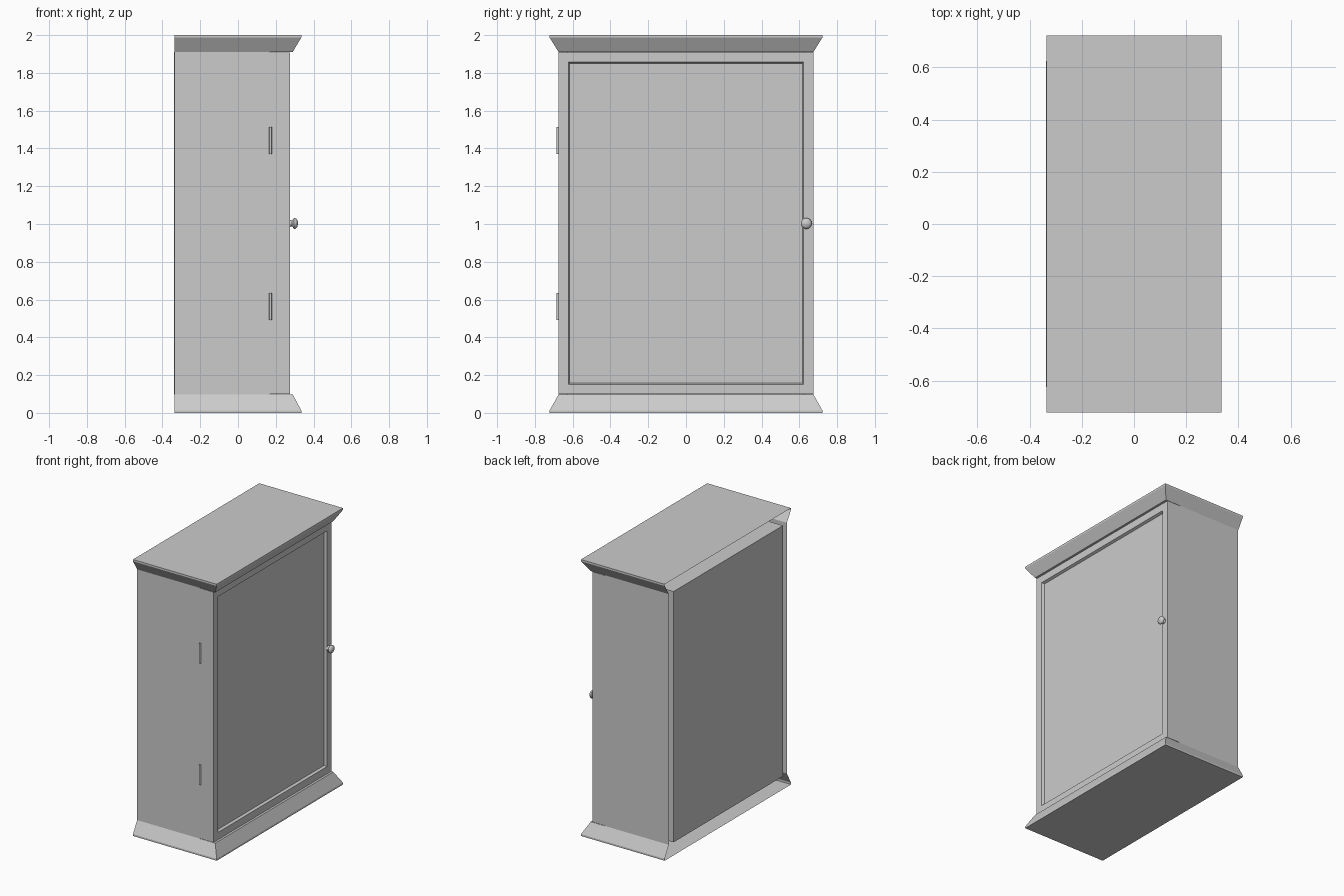
import bpy, bmesh, math
from mathutils import Matrix

if "Cube" in bpy.data.objects:
    bpy.data.objects.remove(bpy.data.objects["Cube"])

BACK, SEAM, DOOR_X = -0.335, 0.17, 0.276   # depth positions along x
Y, Y_IN = 0.675, 0.625                     # outer and inner half widths
Z0, Z1 = 0.097, 1.911                      # body bottom and top


def finish(name, bm, smooth=False):
    bmesh.ops.recalc_face_normals(bm, faces=bm.faces)
    mesh = bpy.data.meshes.new(name)
    bm.to_mesh(mesh)
    bm.free()
    ob = bpy.data.objects.new(name, mesh)
    bpy.context.collection.objects.link(ob)
    if smooth:
        bpy.context.view_layer.objects.active = ob
        ob.select_set(True)
        bpy.ops.object.shade_smooth_by_angle(angle=math.radians(40))
        ob.select_set(False)
    return ob


def box(x0, x1, y0, y1, z0, z1):
    bm = bmesh.new()
    bmesh.ops.create_cube(bm, size=1)
    bmesh.ops.scale(bm, vec=(x1 - x0, y1 - y0, z1 - z0), verts=bm.verts)
    bmesh.ops.translate(bm, vec=((x0 + x1) / 2, (y0 + y1) / 2, (z0 + z1) / 2), verts=bm.verts)
    return bm


def front_face(bm):
    return max(bm.faces, key=lambda f: f.calc_center_median().x)


# Crown and base: flared three-sided moulding, open at the back
def moulding(name, z_body, z_lip, z_end):
    bm = bmesh.new()
    rings = []
    for x, y, z in ((0.29, Y, z_body), (0.335, 0.722, z_lip), (0.335, 0.722, z_end)):
        rings.append([bm.verts.new(p) for p in
                      ((BACK, -y, z), (x, -y, z), (x, y, z), (BACK, y, z))])
    for a, b in zip(rings, rings[1:]):
        for i in range(3):
            bm.faces.new((a[i], a[i + 1], b[i + 1], b[i]))
    bm.faces.new(rings[-1])
    # ledge over the edge of the door
    ledge = [bm.verts.new((SEAM, s * Y, z_body)) for s in (1, -1)]
    bm.faces.new((rings[0][1], rings[0][2], *ledge))
    finish(name, bm)


moulding("crown_moulding", Z1, 1.987, 2.0)
moulding("base_moulding", Z0, 0.013, 0.0)

# Outer side panels with a return at the front edge
for side, name in ((-1, "left_side_panel"), (1, "right_side_panel")):
    bm = bmesh.new()
    path = ((BACK, side * Y), (SEAM, side * Y), (SEAM, side * Y_IN))
    low, high = ([bm.verts.new((x, y, z)) for x, y in path] for z in (Z0, Z1))
    for i in range(2):
        bm.faces.new((low[i], low[i + 1], high[i + 1], high[i]))
    finish(name, bm)

# Inner lining, open behind the door, and its middle shelf
bm = box(-0.338, SEAM, -Y_IN, Y_IN, Z0, Z1)
bmesh.ops.delete(bm, geom=[front_face(bm)], context='FACES_ONLY')
finish("inner_lining", bm)
finish("middle_shelf", box(-0.338, SEAM - 0.002, -Y_IN, Y_IN, 0.966, 1.025))

# Door with a recessed panel
bm = box(SEAM, DOOR_X, -Y, Y, Z0 + 0.002, Z1 - 0.002)
face = front_face(bm)
bmesh.ops.inset_region(bm, faces=[face], thickness=0.074)
bmesh.ops.inset_region(bm, faces=[face], thickness=0.01, depth=-0.018)
finish("door", bm)

# Hinge barrels
for z, name in ((0.563, "lower_hinge"), (1.442, "upper_hinge")):
    bm = bmesh.new()
    bmesh.ops.create_cone(bm, cap_ends=True, segments=16, radius1=0.007, radius2=0.007,
                          depth=0.144, matrix=Matrix.Translation((0.172, -0.679, z)))
    finish(name, bm, True)

# Turned door knob
profile = ((0.27, 0.018), (0.276, 0.018), (0.287, 0.015), (0.291, 0.022), (0.296, 0.028),
           (0.302, 0.029), (0.309, 0.025), (0.315, 0.016), (0.318, 0.0))
bm = bmesh.new()
pts = [bm.verts.new((x, 0.637 + r, 1.003)) for x, r in profile]
edges = [bm.edges.new(pair) for pair in zip(pts, pts[1:])]
bmesh.ops.spin(bm, geom=pts + edges, cent=(0, 0.637, 1.003), axis=(1, 0, 0),
               angle=2 * math.pi, steps=24)
bmesh.ops.remove_doubles(bm, verts=bm.verts, dist=0.0001)
finish("door_knob", bm, True)
